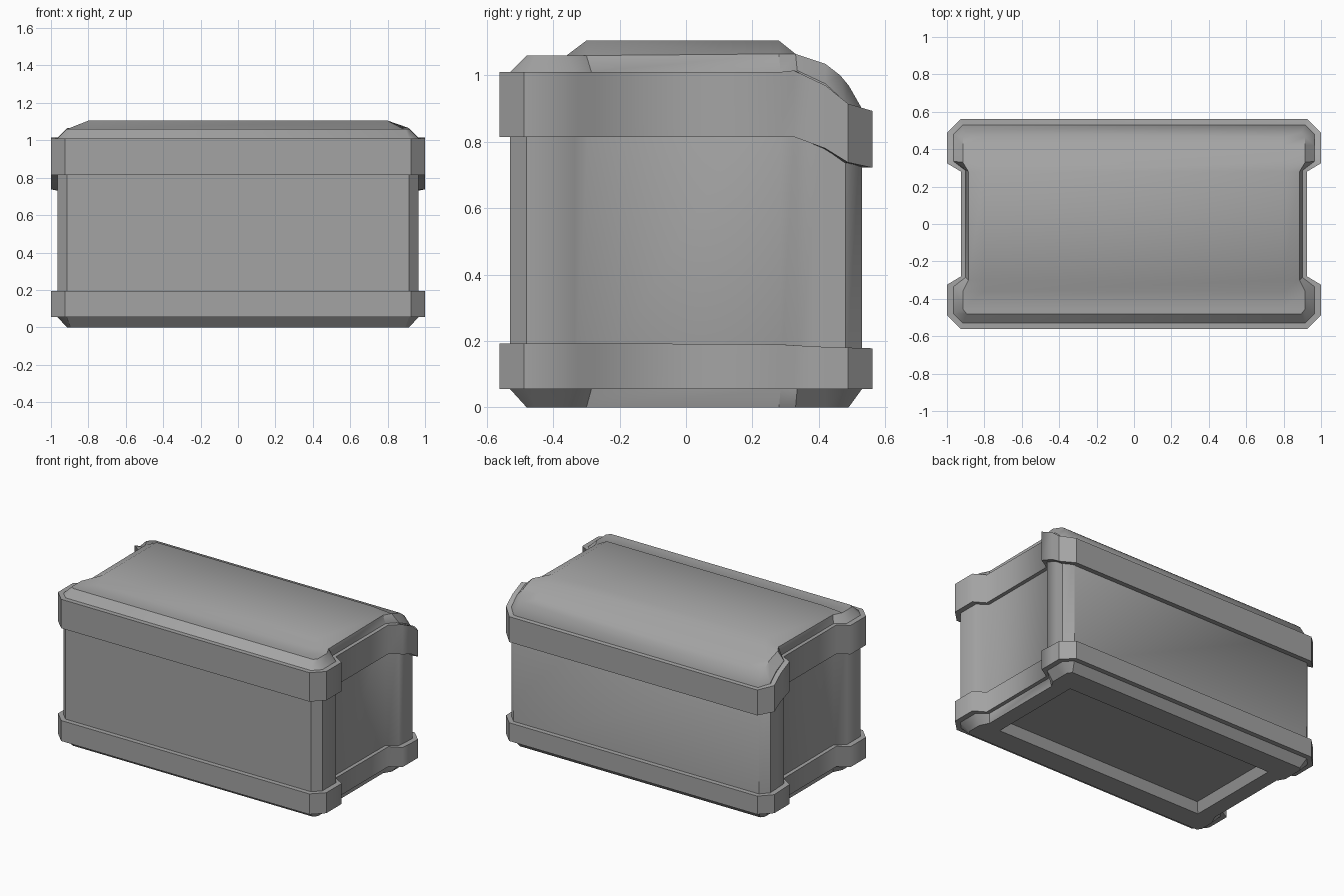
import bpy
import bmesh

cube = bpy.data.objects.get("Cube")
if cube:
    bpy.data.objects.remove(cube, do_unlink=True)

grey = bpy.data.materials.new("crate_grey")
grey.use_nodes = True
colour = (0.37, 0.37, 0.37, 1)
grey.diffuse_color = colour
grey.node_tree.nodes["Principled BSDF"].inputs["Base Color"].default_value = colour

# Half outlines (+x side, front to back), waisted in the middle of each end
BODY = [(.915, -.53), (.965, -.48), (.965, -.335), (.9, -.285), (.9, .285),
        (.965, .335), (.965, .42), (.965, .48), (.915, .53)]
LIP = [(.895, -.48), (.915, -.455), (.915, -.36), (.885, -.3), (.885, .28),
       (.915, .33), (.915, .42), (.915, .465), (.895, .49)]
BAND = [(.925, -.562), (1, -.488), (1, -.325), (.925, -.28), (.925, .28),
        (1, .325), (1, .42), (1, .488), (.925, .562)]
N = len(BODY)


def drop(front, *back):
    """Heights along an outline: level, then falling toward the back."""
    return [front] * (N - len(back)) + list(back)


def ring(bm, half, heights):
    right = [bm.verts.new((x, y, z)) for (x, y), z in zip(half, heights)]
    left = [bm.verts.new((-x, y, z)) for (x, y), z in zip(half, heights)]
    return right + left[::-1]


def bridge(bm, a, b):
    for i in range(len(a)):
        j = (i + 1) % len(a)
        bm.faces.new((a[i], a[j], b[j], b[i]))


def is_soft(edge):
    """Waist bends and the raised top panel blend smoothly."""
    a, b = (v.co for v in edge.verts)
    mid = (a + b) / 2
    upright = (a.xy - b.xy).length < .001
    on_top = min(a.z, b.z) > 1.05 and abs(mid.x) < .86
    return abs(mid.y) < .4 and (upright or on_top)


def finish(bm, name):
    bmesh.ops.remove_doubles(bm, verts=bm.verts, dist=.0005)
    bmesh.ops.recalc_face_normals(bm, faces=bm.faces)
    for f in bm.faces:
        f.smooth = True
    for e in bm.edges:
        if len(e.link_faces) == 2 and e.calc_face_angle() > .58 and not is_soft(e):
            e.smooth = False
    mesh = bpy.data.meshes.new(name)
    bm.to_mesh(mesh)
    bm.free()
    mesh.materials.append(grey)
    obj = bpy.data.objects.new(name, mesh)
    bpy.context.collection.objects.link(obj)


def clamped(half, width, depth):
    return [(width, max(-depth, min(depth, y))) for x, y in half]


# Crate body: recessed underside, chamfered foot, walls, chamfered lid
bm = bmesh.new()
lip_z = drop(1.06, 1.065, 1.065, 1.035, 1.0, .97)
levels = [
    (clamped(BODY, .75, .30), drop(.06)),
    (clamped(BODY, .78, .33), drop(0)),
    (LIP, drop(0)),
    (BODY, drop(.055)),
    (BODY, drop(1.01, 1.015, .975, .92, .9)),
    (LIP, lip_z),
]
rings = [ring(bm, half, z) for half, z in levels]
for lower, upper in zip(rings, rings[1:]):
    bridge(bm, lower, upper)
bm.faces.new(rings[0])

# Lid top, in rows from front to back with a raised centre panel
rows = []
for i, (right, left) in enumerate(zip(rings[-1][:N], rings[-1][::-1])):
    row = [left, right]
    if 0 < i < N - 1:
        z = 1.105 if i in (3, 4) else lip_z[i]
        inner = [bm.verts.new((x, LIP[i][1], z)) for x in (-.8, .8)]
        row = [left] + inner + [right]
    rows.append(row)
for a, b in zip(rows, rows[1:]):
    if len(a) == len(b):
        for k in range(len(a) - 1):
            bm.faces.new((a[k], a[k + 1], b[k + 1], b[k]))
    else:
        bm.faces.new(a + b[::-1])
finish(bm, "crate_body")


# Protruding bands around the foot and the lid
def band(name, low, high):
    bm = bmesh.new()
    inner = [(x - .02, y * .98) for x, y in BODY]
    loops = [ring(bm, BAND, low), ring(bm, BAND, high),
             ring(bm, inner, high), ring(bm, inner, low)]
    for a, b in zip(loops, loops[1:] + loops[:1]):
        bridge(bm, a, b)
    finish(bm, name)


band("lower_band", drop(.055), drop(.193, .19, .187, .182, .18, .178))
band("upper_band", drop(.815, .815, .78, .738, .722),
     drop(1.01, 1.015, .97, .915, .893))
